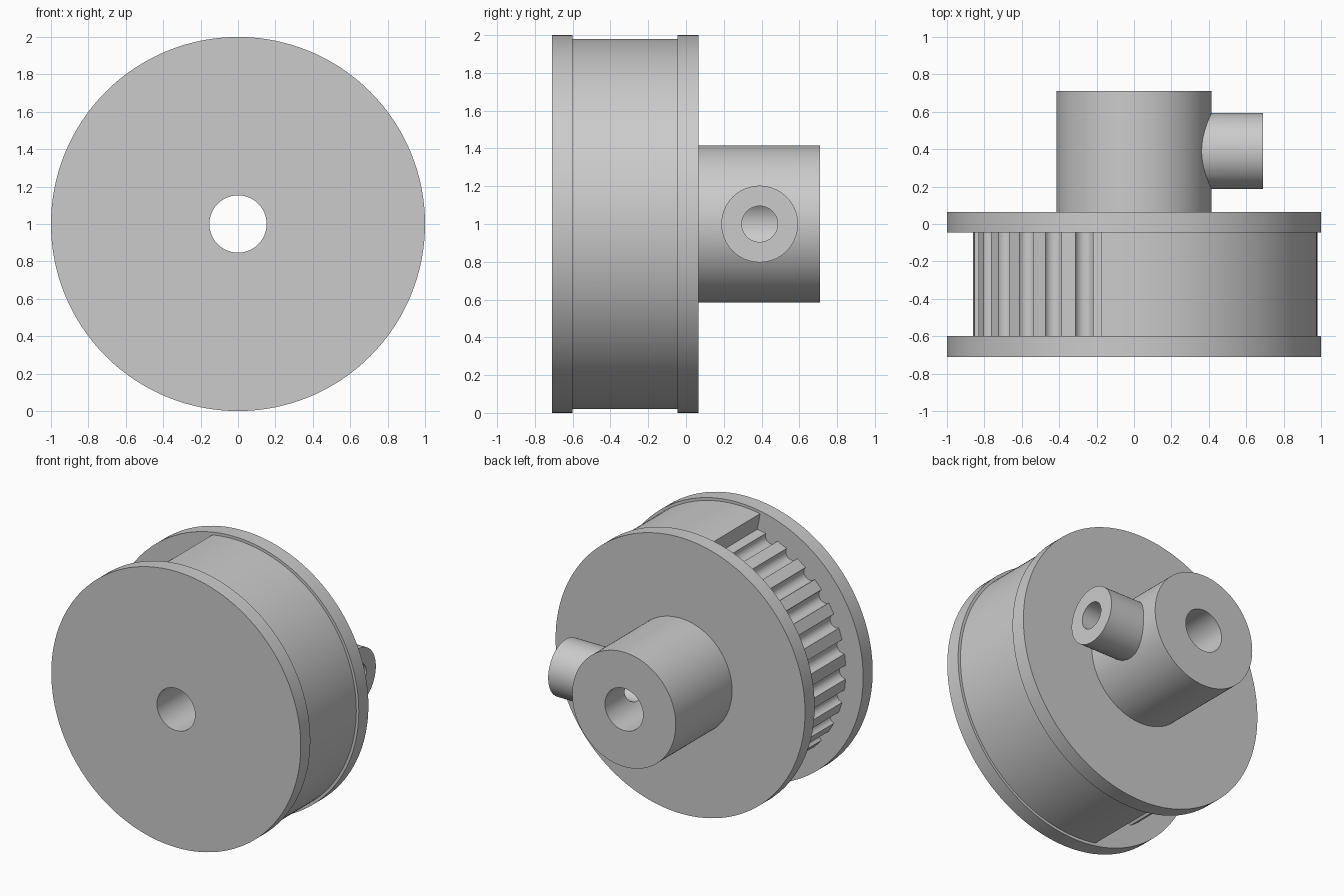
import bpy, bmesh
from math import sin, cos, radians, pi

if "Cube" in bpy.data.objects:
    bpy.data.objects.remove(bpy.data.objects["Cube"])

AXIS_Z = 1.0


def cylinder_y(name, r, y0, y1, n=128):
    bpy.ops.mesh.primitive_cylinder_add(vertices=n, radius=r, depth=y1 - y0,
        location=(0, (y0 + y1) / 2, AXIS_Z), rotation=(pi / 2, 0, 0))
    bpy.context.object.name = name
    return bpy.context.object


def cylinder_x(name, r, x0, x1, y, n=64):
    bpy.ops.mesh.primitive_cylinder_add(vertices=n, radius=r, depth=x1 - x0,
        location=((x0 + x1) / 2, y, AXIS_Z), rotation=(0, pi / 2, 0))
    bpy.context.object.name = name
    return bpy.context.object


def prism_y(name, pts, y0, y1):
    bm = bmesh.new()
    face = bm.faces.new([bm.verts.new((x, y0, z)) for x, z in pts])
    ext = bmesh.ops.extrude_face_region(bm, geom=[face])
    moved = [v for v in ext["geom"] if isinstance(v, bmesh.types.BMVert)]
    bmesh.ops.translate(bm, verts=moved, vec=(0, y1 - y0, 0))
    bmesh.ops.recalc_face_normals(bm, faces=bm.faces)
    mesh = bpy.data.meshes.new(name)
    bm.to_mesh(mesh)
    bm.free()
    ob = bpy.data.objects.new(name, mesh)
    bpy.context.collection.objects.link(ob)
    return ob


def combine(target, other, operation):
    mod = target.modifiers.new(operation, "BOOLEAN")
    mod.operation = operation
    mod.solver = "EXACT"
    mod.object = other
    bpy.context.view_layer.objects.active = target
    bpy.ops.object.modifier_apply(modifier=mod.name)
    bpy.data.objects.remove(other, do_unlink=True)


def polar(r, deg):
    # angle measured from the top towards -x
    a = radians(deg)
    return (-r * sin(a), AXIS_Z + r * cos(a))


# Drum profile: smooth belt on the right, round grooves on the left
R_BELT, R_TOOTH, GROOVE = 0.98, 0.86, 0.05
BELT_END = 10.2
profile = [polar(R_TOOTH, BELT_END)]
for i in range(13):
    mid = radians(18 + 12 * i)
    cx, cz = -R_TOOTH * sin(mid), R_TOOTH * cos(mid)
    for k in range(13):
        t = pi * k / 12
        along, inward = -GROOVE * cos(t), GROOVE * sin(t)
        profile.append((cx - along * cos(mid) + inward * sin(mid),
                        AXIS_Z + cz - along * sin(mid) - inward * cos(mid)))
profile.append(polar(R_TOOTH, 180 - BELT_END))
start, span, steps = 180 - BELT_END, 180 + 2 * BELT_END, 70
profile += [polar(R_BELT, start + span * k / steps) for k in range(steps + 1)]
pulley = prism_y("toothed_pulley", profile, -0.65, 0.01)

# Flanges, hub and set-screw boss
combine(pulley, cylinder_y("front_flange", 1.0, -0.71, -0.60), "UNION")
combine(pulley, cylinder_y("back_flange", 1.0, -0.045, 0.065), "UNION")
combine(pulley, cylinder_y("hub", 0.415, 0.01, 0.71), "UNION")
combine(pulley, cylinder_x("boss", 0.203, 0.2, 0.69, 0.39), "UNION")

# Shaft bore and set-screw hole
combine(pulley, cylinder_y("bore_cutter", 0.153, -1, 1, 64), "DIFFERENCE")
combine(pulley, cylinder_x("screw_cutter", 0.095, 0.03, 1, 0.39, 48), "DIFFERENCE")

bpy.ops.object.select_all(action="DESELECT")
pulley.select_set(True)
bpy.context.view_layer.objects.active = pulley
bpy.ops.object.shade_smooth_by_angle(angle=radians(30))
